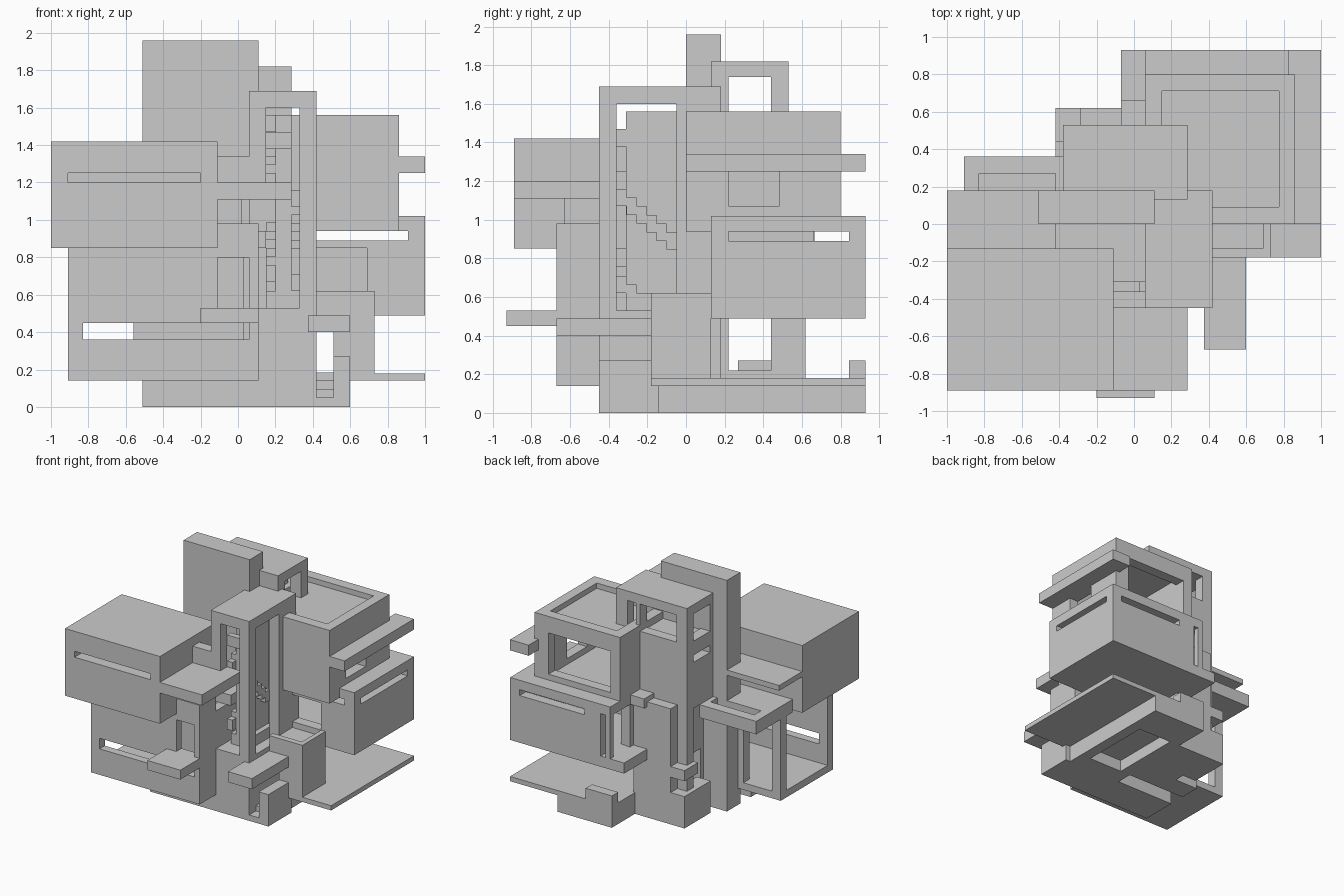
import bpy, bmesh
from mathutils import Vector


def block(name, box, *holes):
    """Box (x0,x1,y0,y1,z0,z1) with box-shaped holes carved out of it."""
    ax = []
    for a in range(3):
        lo, hi = box[2 * a], box[2 * a + 1]
        vals = {lo, hi}
        for h in holes:
            vals |= {min(max(v, lo), hi) for v in h[2 * a:2 * a + 2]}
        ax.append(sorted(vals))
    n = [len(v) - 1 for v in ax]

    def solid(c):
        if any(c[a] < 0 or c[a] >= n[a] for a in range(3)):
            return False
        m = [(ax[a][c[a]] + ax[a][c[a] + 1]) / 2 for a in range(3)]
        return not any(all(h[2 * a] < m[a] < h[2 * a + 1] for a in range(3)) for h in holes)

    bm = bmesh.new()
    for c in ((i, j, k) for i in range(n[0]) for j in range(n[1]) for k in range(n[2])):
        if not solid(c):
            continue
        for a in range(3):
            for s in (0, 1):
                nb = list(c)
                nb[a] += 2 * s - 1
                if solid(nb):
                    continue
                b, d = (a + 1) % 3, (a + 2) % 3
                vs = []
                for p, q in ((0, 0), (1, 0), (1, 1), (0, 1)):
                    v = Vector()
                    v[a], v[b], v[d] = ax[a][c[a] + s], ax[b][c[b] + p], ax[d][c[d] + q]
                    vs.append(bm.verts.new(v))
                bm.faces.new(vs if s else vs[::-1])
    bmesh.ops.remove_doubles(bm, verts=bm.verts, dist=1e-4)
    bmesh.ops.dissolve_limit(bm, angle_limit=0.01, verts=bm.verts, edges=bm.edges)
    me = bpy.data.meshes.new(name)
    bm.to_mesh(me)
    bm.free()
    ob = bpy.data.objects.new(name, me)
    bpy.context.collection.objects.link(ob)
    return ob


# Ground level: base, platform, low walls
block("base", (-.51, .60, -.45, -.14, 0, .14), (.42, .51, -.5, -.18, .05, .2))
block("base_rear", (.045, .555, -.14, .93, 0, .14), (.14, .46, 0, .62, -1, .10))
block("platform", (.045, 1, -.18, .93, .14, .18))
block("rear_low_wall", (.045, .29, .845, .93, .14, .27))
block("entry_body", (.06, .42, -.45, .13, .14, .53))
block("entry_post", (.51, .60, -.45, -.18, .14, .27))
block("entry_canopy", (.375, .60, -.67, -.18, .40, .49))
for i in range(3):
    block("entry_step", (.42, .51, -.36 + .06 * i, -.18, .05 + .045 * i, .095 + .045 * i))

# Tall blade wall through the whole house
block("blade_wall", (-.51, .11, 0, .18, 0, 1.96))

# Lower left room with strip window, open side and rear
block("lower_left_room", (-.91, .11, -.67, .03, .14, .85),
      (-.83, .03, -.60, -.05, .20, .85),
      (-.83, .06, -.70, -.60, .36, .45),
      (-.11, .06, -.70, -.45, .53, .80),
      (-1, -.83, -.60, -.05, .20, .85),
      (-.83, -.56, -.05, .10, .20, .80))
block("room_upper_wall", (-.11, .11, -.67, -.45, .85, .98))
block("upper_wall_post", (.02, .065, -.63, -.45, .98, 1.11))
block("front_balcony", (-.20, .11, -.93, -.60, .45, .53))
block("side_terrace", (-.91, -.38, -.13, .36, .83, .94), (-.83, -.42, .18, .27, .87, 1))

# Upper left block with slot window, canopy and roof ledge
block("upper_left_block", (-1, -.11, -.89, -.13, .85, 1.42),
      (-.91, -.20, -.90, -.80, 1.20, 1.25))
block("side_ledge", (-1, -.42, -.13, .18, 1.155, 1.20))
block("front_canopy", (-.11, .285, -.89, -.36, 1.11, 1.20))
block("hall_floor", (-.42, .15, -.31, 0, .85, .94))

# Rear tower with openings near the ground
block("rear_tower", (-.29, .06, .18, .62, 0, .98), (-.4, .1, .22, .44, .22, .49))
block("tower_corner_base", (-.42, -.29, .27, .62, 0, .27))
block("tower_corner_shelf", (-.42, -.29, .44, .62, .40, .49))
block("tower_corner_wall", (-.38, -.29, .44, .53, .25, .94))

# Upper tower with roof pavilion
block("pavilion_tower", (-.38, .285, .13, .53, .94, 1.82),
      (-.29, .20, .22, .44, 1.50, 1.74),
      (-.5, .4, .22, .44, 1.51, 1.74),
      (-.5, -.29, .22, .44, 1.33, 1.39),
      (-.28, .06, .44, .6, 1.51, 1.74),
      (.10, .18, .44, .6, 1.50, 1.74),
      (.06, .30, .13, .54, .93, 1.47))

# Lower right room with strip windows on three sides
block("right_room", (.06, 1, .13, .93, .49, 1.02),
      (.15, .91, .22, .845, .58, .94),
      (.42, .91, .1, .22, .89, .94),
      (.42, .69, .1, .22, .62, .85),
      (.90, 1.1, .22, .845, .89, .94),
      (.30, .91, .84, 1, .89, .94),
      (0, .15, .66, 1, .58, .94))
block("room_floor_slab", (-.07, .15, .45, .93, .49, .58))
block("room_roof_slab", (-.07, .06, .53, .66, .94, 1.02))
for y in (.62, .885):
    block("room_post", (.06, .105, y, y + .045, .58, .94))

# Planter box in front of the right room
block("planter_box", (.42, .73, -.18, .13, .18, .62),
      (.42, .69, -.13, .13, .57, .7),
      (.40, .51, -.2, .2, .17, .49))

# Upper right room with roof parapet, windows and ledge
block("upper_right_room", (.06, .86, 0, .80, .94, 1.56),
      (.15, .775, .09, .71, 1.515, 1.6),
      (.15, .775, .09, .71, 1.02, 1.47),
      (.15, .73, .7, .9, 1.07, 1.42),
      (.77, .9, .22, .485, 1.07, 1.25))
block("side_sunshade", (.825, 1, 0, .93, 1.25, 1.34))

# Stair portal: roof, legs and rear wall
block("portal_roof", (.06, .42, -.45, .18, 1.60, 1.69))
block("portal_front_leg", (.33, .42, -.45, -.36, .49, 1.60))
block("portal_left_leg", (.06, .15, -.45, -.36, 1.11, 1.60))
block("portal_left_wall", (-.11, .06, -.45, -.36, 1.11, 1.34))
block("portal_rear_wall", (.33, .42, -.05, .18, .53, 1.60))
block("stair_back_wall", (.15, .33, 0, .09, .53, 1.56))
block("stair_spine", (.20, .285, -.31, 0, .53, 1.56))


# Stair flights of stepped blocks on both sides of the spine
def flight(x0, x1, z, rise, count):
    for i in range(count):
        y = -.36 + .052 * i
        t = z + rise * i
        block("stair_step", (x0, x1, y, y + .052, t - .09, t))


flight(.285, .33, 1.16, -.045, 6)
flight(.285, .33, .71, -.045, 3)
flight(.15, .20, 1.25, .045, 6)
flight(.15, .20, .76, .045, 6)
block("stair_top_landing", (.15, .285, -.36, -.31, 1.38, 1.47))
block("stair_lower_landing", (.15, .33, -.31, 0, .53, .62))
